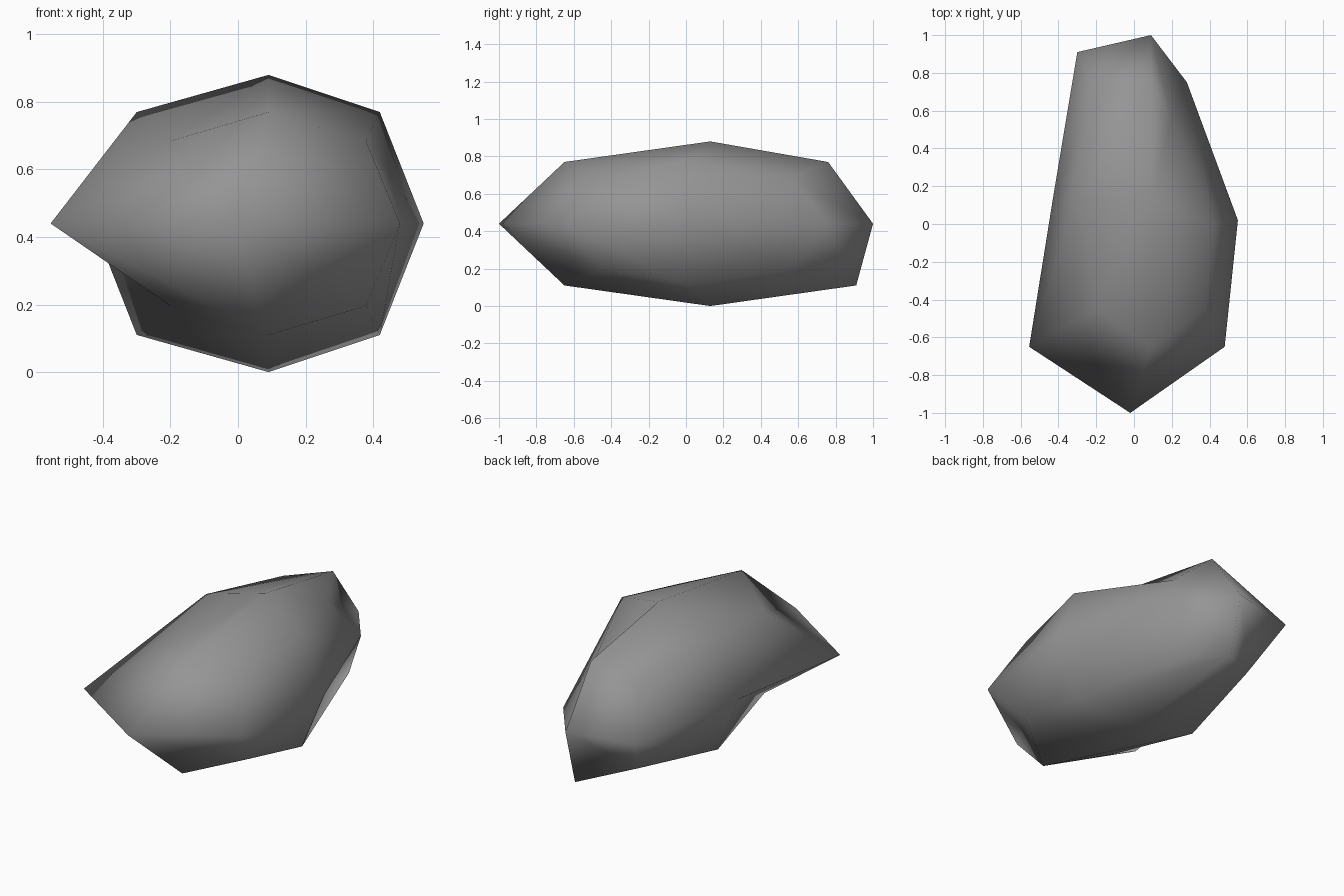
import bpy
import bmesh
from mathutils import Vector

default = bpy.data.objects.get("Cube")
if default:
    bpy.data.objects.remove(default, do_unlink=True)

# Plain grey stone
stone = bpy.data.materials.new("stone grey")
stone.use_nodes = True
colour = (0.3, 0.3, 0.3, 1)
stone.diffuse_color = colour
stone.node_tree.nodes["Principled BSDF"].inputs["Base Color"].default_value = colour

CENTRE = Vector((0.09, 0.13, 0.44))
HALF = Vector((0.52, 1.04, 0.44))
# Rounding: face centres, edge middles and corners of the block
ROUND = {1: 1.0, 2: 0.75, 3: 0.556}

# Chips and bulges: the side of the block each point lies on, and its shift
SHIFTS = {
    (1, 0, 0): (-0.06, -0.11), (1, 0, 1): (-0.06, -0.13), (1, 0, -1): (-0.06, -0.13),
    (0, -1, 0): (-0.11, -0.09), (-1, -1, 0): (-0.255, 0),
    (0, 1, 0): (0, -0.17), (0, 1, 1): (0, -0.15),
    (1, 1, 0): (-0.2, -0.16), (1, 1, 1): (-0.18, -0.145), (1, 1, -1): (-0.18, -0.145),
}

# Rock: a once-divided block, rounded and then knocked out of shape
bm = bmesh.new()
bmesh.ops.create_cube(bm, size=2)
bmesh.ops.subdivide_edges(bm, edges=bm.edges[:], cuts=1, use_grid_fill=True)
for v in bm.verts:
    side = tuple(round(c) for c in v.co)
    factor = ROUND[sum(map(abs, side))]
    dx, dy = SHIFTS.get(side, (0, 0))
    v.co = CENTRE + HALF * Vector(side) * factor + Vector((dx, dy, 0))
for f in bm.faces:
    f.smooth = True
bmesh.ops.recalc_face_normals(bm, faces=bm.faces[:])

mesh = bpy.data.meshes.new("rock")
bm.to_mesh(mesh)
bm.free()
mesh.materials.append(stone)
rock = bpy.data.objects.new("rock", mesh)
bpy.context.collection.objects.link(rock)
